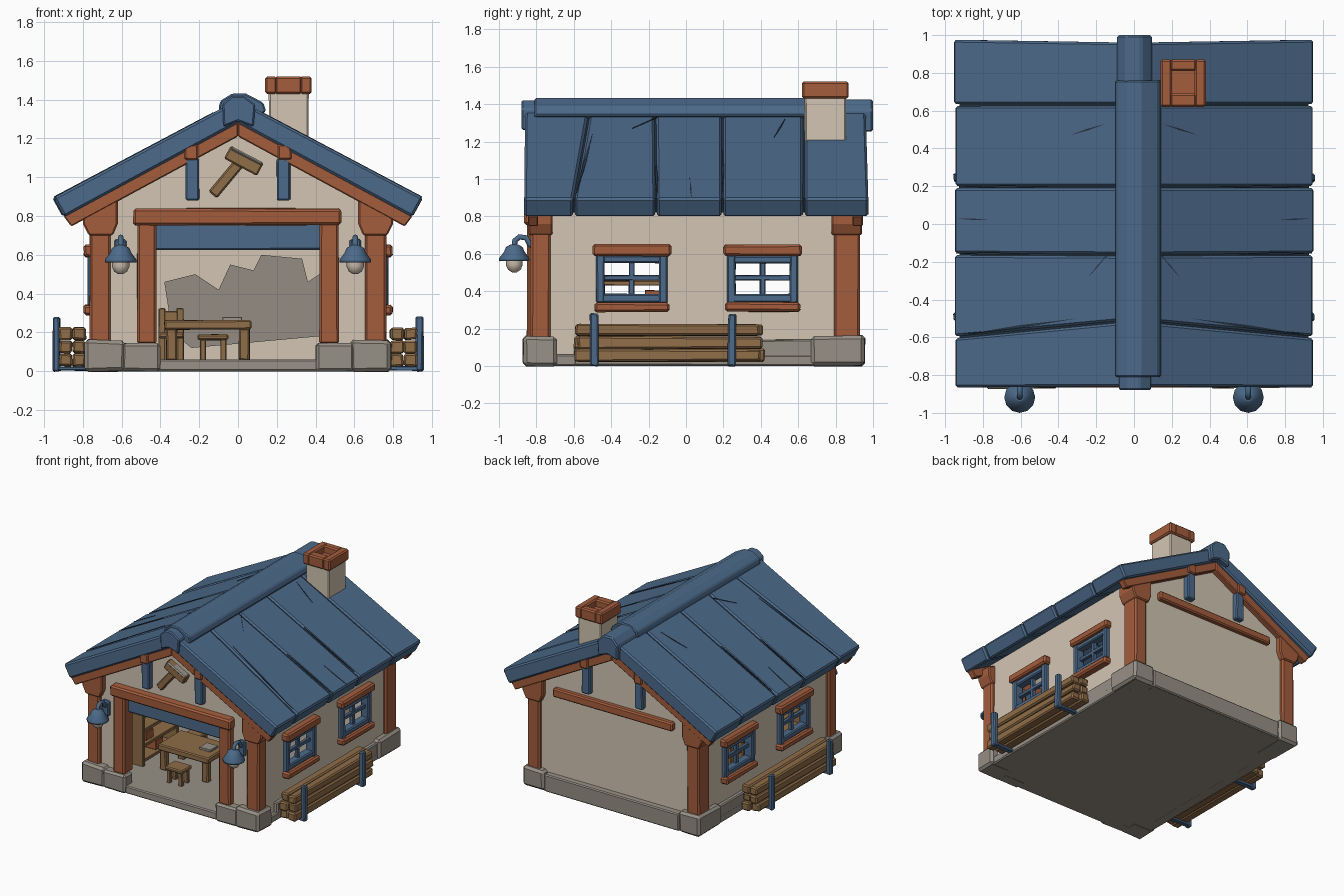
import bpy, bmesh, math, random
from mathutils import Vector

if "Cube" in bpy.data.objects:
    bpy.data.objects.remove(bpy.data.objects["Cube"])

random.seed(4)

def material(name, rgb):
    m = bpy.data.materials.new(name)
    lin = [((c / 255 + 0.055) / 1.055) ** 2.4 for c in rgb]
    m.diffuse_color = (*lin, 1)
    m.use_nodes = True
    m.node_tree.nodes["Principled BSDF"].inputs["Base Color"].default_value = m.diffuse_color
    return m

BLUE = material("slate blue", (76, 106, 138))
DARK = material("dark seam blue", (38, 51, 66))
RUST = material("rust timber", (164, 93, 61))
PLASTER = material("cream plaster", (211, 197, 179))
STONE = material("grey stone", (151, 144, 134))
WOOD = material("brown wood", (143, 109, 72))
STAIN = material("plaster stain", (148, 140, 131))

def finish(name, bm, mat, bev=0.0, jit=0.0):
    for v in bm.verts:
        v.co += Vector([random.uniform(-jit, jit) for _ in range(3)])
    bmesh.ops.recalc_face_normals(bm, faces=bm.faces)
    me = bpy.data.meshes.new(name)
    bm.to_mesh(me)
    bm.free()
    me.materials.append(mat)
    o = bpy.data.objects.new(name, me)
    bpy.context.collection.objects.link(o)
    if bev:
        b = o.modifiers.new("bevel", "BEVEL")
        b.width, b.segments = bev, 1
    return o

def hexa(name, mat, low, high, bev=0.008, jit=0.0):
    """Solid between two quads."""
    bm = bmesh.new()
    v = [bm.verts.new(p) for p in low + high]
    for f in [(0, 1, 2, 3), (4, 5, 6, 7)] + [(i, (i + 1) % 4, (i + 1) % 4 + 4, i + 4) for i in range(4)]:
        bm.faces.new([v[i] for i in f])
    return finish(name, bm, mat, bev, jit)

def box(name, mat, x, y, z, bev=0.008, jit=0.002):
    r = [(x[0], y[0]), (x[1], y[0]), (x[1], y[1]), (x[0], y[1])]
    return hexa(name, mat, [(*p, z[0]) for p in r], [(*p, z[1]) for p in r], bev, jit)

def prism(name, mat, pts, y0, y1, bev=0.0):
    """Outline in x,z pushed along y."""
    bm = bmesh.new()
    f = bm.faces.new([bm.verts.new((x, y0, z)) for x, z in pts])
    g = bmesh.ops.extrude_face_region(bm, geom=[f])["geom"]
    for v in g:
        if isinstance(v, bmesh.types.BMVert):
            v.co.y = y1
    return finish(name, bm, mat, bev)

def bar(name, mat, p, q, w, y0, y1):
    p, q = Vector(p), Vector(q)
    n = Vector((p.y - q.y, q.x - p.x)).normalized() * w / 2
    return prism(name, mat, [p + n, q + n, q - n, p - n], y0, y1, 0.008)

def lathe(name, mat, prof, cx, cy, n=12):
    bm = bmesh.new()
    rings = [[bm.verts.new((cx + r * math.cos(2 * math.pi * i / n), cy + r * math.sin(2 * math.pi * i / n), z))
              for i in range(n)] for r, z in prof]
    for a, b in zip(rings, rings[1:]):
        for i in range(n):
            bm.faces.new([a[i], a[(i + 1) % n], b[(i + 1) % n], b[i]])
    bm.faces.new(rings[0])
    bm.faces.new(rings[-1])
    o = finish(name, bm, mat)
    for f in o.data.polygons:
        f.use_smooth = len(f.vertices) == 4
    return o

# floor slab and stone footing
box("floor_slab", STONE, (-.77, .77), (-.85, .94), (0, .06))
box("back_footing", STONE, (-.6, .6), (.86, .95), (0, .14))
for s in (-1, 1):
    sx = lambda a, b: (s * a, s * b)
    box("side_footing", STONE, sx(.68, .77), (-.6, .8), (0, .14))
    box("front_footing", STONE, sx(.40, .60), (-.87, -.76), (0, .145), .015)
    box("front_corner_stone", STONE, sx(.58, .79), (-.87, -.69), (0, .16), .018, .005)
    box("back_corner_stone", STONE, sx(.60, .79), (.67, .957), (0, .163), .018, .005)

# gable walls
prism("front_wall", PLASTER, [(-.74, .05), (-.47, .05), (-.47, .8), (.47, .8), (.47, .05), (.74, .05),
                              (.74, .88), (0, 1.28), (-.74, .88)], -.80, -.75)
prism("back_wall", PLASTER, [(-.74, .05), (.74, .05), (.74, .88), (0, 1.28), (-.74, .88)], .85, .90)
# worn patches on the inside of the back wall
prism("wall_stain", STAIN, [(-.24, .12), (.42, .18), (.42, .50), (.36, .46), (.33, .58), (.12, .60), (.08, .52),
                            (-.04, .55), (-.1, .42), (-.22, .5), (-.38, .46), (-.34, .2)], .842, .849)

WINDOWS = (-.29, .41)
for s in (-1, 1):
    sx = lambda a, b: (s * a, s * b)
    # side walls around the window holes
    wx = sx(.69, .74)
    box("side_wall_low", PLASTER, wx, (-.78, .88), (.05, .36), 0, 0)
    box("side_wall_high", PLASTER, wx, (-.78, .88), (.57, .88), 0, 0)
    for a, b in ((-.78, -.46), (-.12, .24), (.58, .88)):
        box("side_wall_pier", PLASTER, wx, (a, b), (.36, .57), 0, 0)
    # windows
    for c in WINDOWS:
        box("window_lintel", RUST, sx(.72, .795), (c - .21, c + .21), (.588, .65), .012, .004)
        box("window_sill", RUST, sx(.72, .795), (c - .20, c + .20), (.29, .342), .012, .004)
        for t in (-1, 1):
            ys = sorted((c + t * .145, c + t * .19))
            box("window_stile", BLUE, sx(.70, .775), ys, (.335, .595))
        box("window_top_rail", BLUE, sx(.70, .77), (c - .16, c + .16), (.55, .59))
        box("window_bottom_rail", BLUE, sx(.70, .77), (c - .16, c + .16), (.34, .385))
        box("window_mullion", BLUE, sx(.715, .745), (c - .015, c + .015), (.37, .56), .004)
        box("window_crossbar", BLUE, sx(.715, .745), (c - .15, c + .15), (.457, .485), .004)
    # corner posts with flared capitals
    for y0, y1 in ((-.83, -.725), (.79, .93)):
        box("corner_post", RUST, sx(.655, .765), (y0, y1), (.13, .80), .012)
        prism("post_capital", RUST, [(s * x, z) for x, z in ((.645, .70), (.77, .70), (.80, .76), (.80, .83),
                                                             (.62, .90), (.62, .76))], y0 - .012, y1 + .012, .008)
    # door frame post
    box("door_post", RUST, sx(.42, .52), (-.85, -.73), (.14, .78), .012)
    # gable trim on both ends
    for y0, y1, d in ((-.845, -.79, -1), (.89, .945, 1)):
        prism("barge_board", RUST, [(0, 1.285), (s * .90, .80), (s * .86, .746), (0, 1.21)], y0, y1, .006)
        box("purlin_end", RUST, sx(.205, .275), (y0 - .015, y1 + .015), (1.09, 1.17))
        box("gable_brace", BLUE, sx(.20, .27), (y0, y1), (.88, 1.10))
    # stacked planks and blue stakes
    for i in range(3):
        z = .025 + i * .068
        for j in range(2):
            box("stacked_plank", WOOD, sx(.785 + j * .07, .853 + j * .07),
                (-.60 + random.uniform(0, .03), .42 - random.uniform(0, .03)), (z, z + .064), .01, .005)
    for y in (-.49, .245):
        box("plank_stake", BLUE, sx(.918, .955), (y - .022, y + .022), (0, .28), .008, .004)
        box("stake_foot", BLUE, sx(.77, .94), (y - .02, y + .02), (.003, .024), .004)
    # wall lamps
    lx, ly = s * .605, -.918
    lathe("lamp_shade", BLUE, [(.07, .565), (.082, .56), (.082, .575), (.055, .61), (.045, .635), (.02, .65)], lx, ly)
    lathe("lamp_bulb", PLASTER, [(.012, .50), (.034, .515), (.045, .54), (.045, .57)], lx, ly)
    cu = bpy.data.curves.new("lamp_arm", "CURVE")
    cu.dimensions, cu.bevel_depth, cu.bevel_resolution = "3D", .015, 2
    sp = cu.splines.new("POLY")
    path = [(-.918, .635), (-.915, .67), (-.89, .69), (-.855, .685), (-.835, .65), (-.80, .63)]
    sp.points.add(len(path) - 1)
    for p, (y, z) in zip(sp.points, path):
        p.co = (lx, y, z, 1)
    cu.materials.append(BLUE)
    bpy.context.collection.objects.link(bpy.data.objects.new("lamp_arm", cu))
    box("lamp_plate", BLUE, sx(.575, .635), (-.825, -.79), (.56, .68))

    # roof planks: seams given as (y at ridge, y at eave)
    seams = [(-.865, -.87), (-.51, -.60), (-.165, -.16), (.195, .195), (.63, .63), (.965, .98)]
    for (a0, a1), (b0, b1) in zip(seams, seams[1:]):
        g, e = .005, random.uniform(-.006, .004)
        plan = lambda xe, zr, ze: [(0, a0 + g, zr), (s * xe, a1 + g, ze), (s * xe, b1 - g, ze), (0, b0 - g, zr)]
        hexa("roof_plank", BLUE, plan(.90 + e, 1.28, .795), plan(.955 + e, 1.40, .895), .012)
    under = lambda xe, zr, ze: [(0, -.84, zr), (s * xe, -.84, ze), (s * xe, .95, ze), (0, .95, zr)]
    hexa("roof_seam_backing", DARK, under(.89, 1.30, .82), under(.925, 1.385, .897), 0)
    # carved cracks: thin wedges lying on the slope
    top = lambda x, y, d: (s * x, y, 1.40 - .5288 * x + d)
    for x0, y0, x1, y1, w in ((.95, .03, .75, .02, .008), (.15, .53, .34, .47, .01), (.3, -.50, .9, -.585, .016),
                              (.45, .197, .9, .197, .014), (.13, -.15, .25, -.29, .01), (.55, -.16, .95, -.155, .014)):
        q = lambda d: [top(x0, y0, d), top((x0 + x1) / 2, (y0 + y1) / 2 - w / 2, d),
                       top(x1, y1, d), top((x0 + x1) / 2, (y0 + y1) / 2 + w / 2, d)]
        hexa("roof_crack", DARK, q(-.003), q(.003), 0)

# ridge caps
prism("ridge_cap", BLUE, [(-.10, 1.36), (-.09, 1.395), (-.03, 1.432), (.04, 1.432), (.13, 1.385), (.145, 1.34),
                          (.08, 1.30), (-.08, 1.30)], -.81, .76, .008)
prism("ridge_front_cap", BLUE, [(-.08, 1.38), (-.03, 1.42), (.03, 1.42), (.09, 1.375), (.08, 1.26), (0, 1.29),
                                (-.075, 1.26)], -.88, -.7, .008)
prism("ridge_back_cap", BLUE, [(-.09, 1.37), (-.04, 1.425), (.04, 1.425), (.095, 1.37), (.085, 1.25), (0, 1.28),
                               (-.085, 1.25)], .72, 1.0, .01)

# chimney with hollow brick cap
box("chimney_stack", PLASTER, (.16, .365), (.635, .855), (1.15, 1.45))
box("chimney_throat", RUST, (.19, .33), (.68, .82), (1.44, 1.465), 0)
for x, y in (((.14, .20), (.62, .87)), ((.32, .38), (.62, .87)), ((.19, .33), (.62, .69)), ((.19, .33), (.81, .87))):
    box("chimney_cap", RUST, x, y, (1.43, 1.52), .01, 0)

# door lintel, rolled shutter, back beam
box("door_lintel", RUST, (-.54, .53), (-.865, -.73), (.755, .84), .012, .005)
box("rolled_shutter", BLUE, (-.43, .43), (-.79, -.74), (.625, .77))
box("back_beam", RUST, (-.53, .53), (.89, .94), (.775, .845), .01, .004)

# hammer sign
bar("hammer_handle", WOOD, (-.13, .91), (.02, 1.09), .055, -.83, -.79)
bar("hammer_head", WOOD, (-.055, 1.13), (.115, 1.04), .075, -.85, -.79)
bar("hammer_band", STONE, (-.035, 1.15), (.125, 1.067), .02, -.856, -.79)

# work table with a book
box("table_top", WOOD, (-.38, .07), (-.48, -.18), (.215, .262))
for x in (-.37, .005):
    for y in (-.47, -.24):
        box("table_leg", WOOD, (x, x + .055), (y, y + .05), (.055, .22))
box("book", STONE, (-.08, .02), (-.38, -.28), (.262, .28), .003)

# stool
box("stool_seat", WOOD, (-.21, -.05), (-.64, -.51), (.16, .19))
for x in (-.195, -.09):
    for y in (-.63, -.555):
        box("stool_leg", WOOD, (x, x + .03), (y, y + .03), (.055, .165), .004)

# chair behind the table
box("chair_seat", WOOD, (-.41, -.28), (-.13, .01), (.17, .20))
for x in (-.41, -.315):
    box("chair_post", WOOD, (x, x + .035), (-.02, .015), (.055, .325), .004)
box("chair_back", WOOD, (-.40, -.29), (-.01, .01), (.25, .31), .004)

# shelf along the left wall
for z in (.08, .20, .32, .43):
    box("shelf_board", WOOD, (-.68, -.50), (-.50, -.06), (z, z + .025), .004)
for y in (-.51, -.08):
    box("shelf_side", WOOD, (-.68, -.49), (y, y + .03), (.055, .47), .004)
for y, z, h in ((-.42, .225, .07), (-.3, .105, .08), (-.22, .345, .06)):
    box("shelf_crate", RUST, (-.64, -.52), (y, y + .09), (z, z + h), .004)
